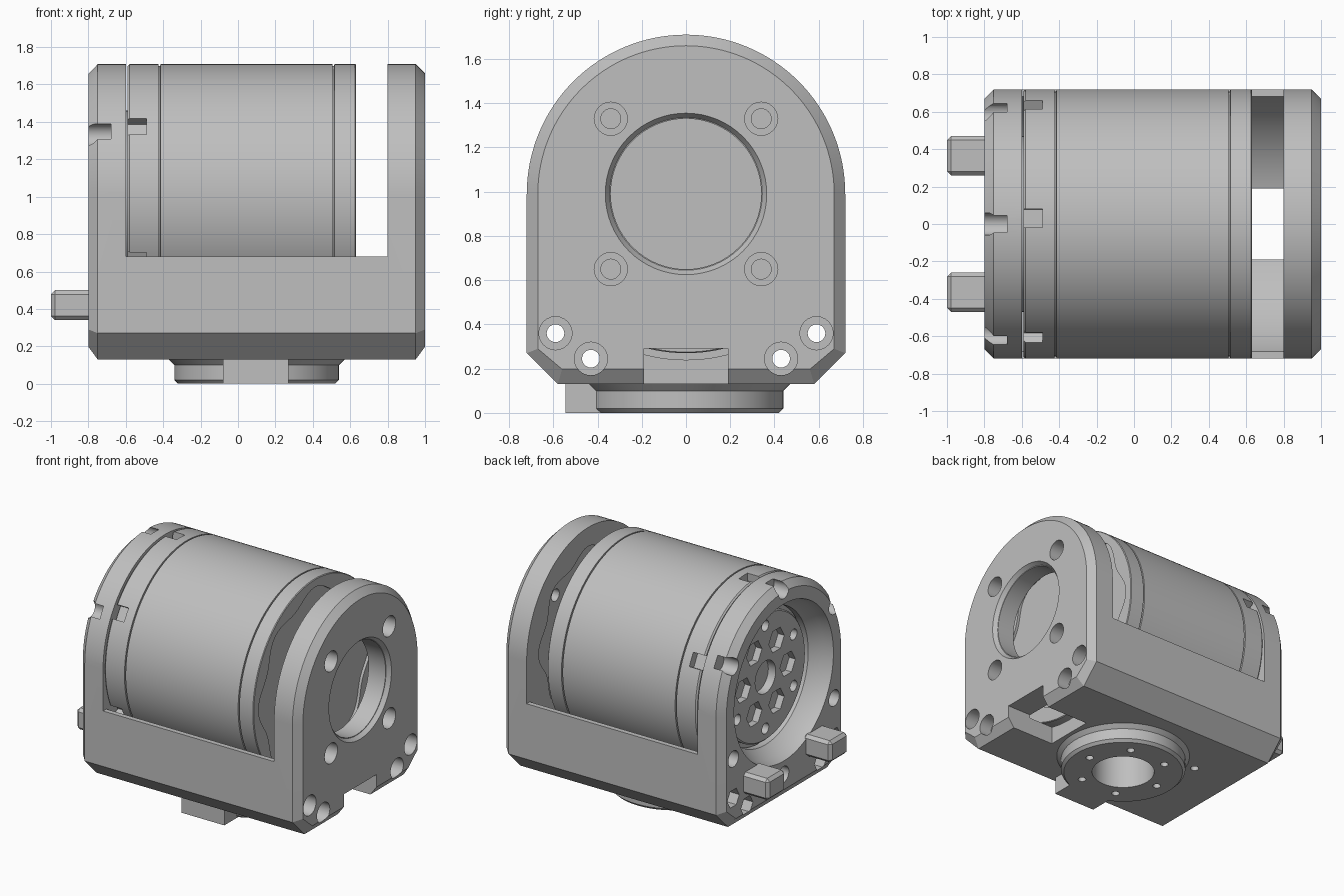
import bpy, bmesh, math
from math import sin, cos, pi, radians
from mathutils import Matrix, Vector

if "Cube" in bpy.data.objects:
    bpy.data.objects.remove(bpy.data.objects["Cube"])

CZ = 0.99  # height of the drum axis
mat = bpy.data.materials.new("machined grey")
mat.diffuse_color = (0.52, 0.52, 0.52, 1)
mat.use_nodes = True
mat.node_tree.nodes["Principled BSDF"].inputs["Base Color"].default_value = mat.diffuse_color


def add(name, bm):
    bmesh.ops.recalc_face_normals(bm, faces=bm.faces)
    me = bpy.data.meshes.new(name)
    bm.to_mesh(me)
    bm.free()
    me.materials.append(mat)
    ob = bpy.data.objects.new(name, me)
    bpy.context.collection.objects.link(ob)
    return ob


def loft(name, rings):
    bm = bmesh.new()
    vs = [[bm.verts.new(p) for p in r] for r in rings]
    n = len(vs[0])
    for a, b in zip(vs, vs[1:]):
        for i in range(n):
            j = (i + 1) % n
            bm.faces.new((a[i], a[j], b[j], b[i]))
    bm.faces.new(vs[0][::-1])
    bm.faces.new(vs[-1])
    return add(name, bm)


def lathe(name, prof, c=(0, CZ), n=32, axis='x'):
    """prof: (position along axis, radius); c: centre in the other two axes"""
    rings = []
    for t, r in prof:
        ring = []
        for i in range(n):
            a = 2 * pi * i / n
            u, v = c[0] + r * cos(a), c[1] + r * sin(a)
            ring.append((t, u, v) if axis == 'x' else (u, v, t))
        rings.append(ring)
    return loft(name, rings)


def cyl(t0, t1, r, c=(0, CZ), n=24, axis='x'):
    return lathe("cutter", [(t0, r), (t1, r)], c, n, axis)


def box(name, lo, hi, rot=0, bevel=0):
    lo, hi = Vector(lo), Vector(hi)
    bm = bmesh.new()
    bmesh.ops.create_cube(bm, size=1)
    bmesh.ops.scale(bm, vec=hi - lo, verts=bm.verts)
    bmesh.ops.translate(bm, vec=(lo + hi) / 2, verts=bm.verts)
    if bevel:
        bmesh.ops.bevel(bm, geom=bm.edges[:], offset=bevel, segments=1, affect='EDGES')
    if rot:
        bmesh.ops.rotate(bm, cent=(0, 0, CZ), matrix=Matrix.Rotation(rot, 3, 'X'), verts=bm.verts)
    return add(name, bm)


def apply_bool(ob, others, op='DIFFERENCE'):
    bpy.context.view_layer.objects.active = ob
    for c in others:
        m = ob.modifiers.new("bool", 'BOOLEAN')
        m.operation, m.object, m.solver = op, c, 'EXACT'
        bpy.ops.object.modifier_apply(modifier=m.name)
        bpy.data.objects.remove(c, do_unlink=True)


def d_ring(x, d):
    """arched outline with chamfered lower corners, inset by d"""
    w, zb = 0.72 - d, 0.13 + d * 1.35
    pts = [(x, w * cos(pi * i / 64), CZ + w * sin(pi * i / 64)) for i in range(65)]
    return pts + [(x, -w, 0.27 + d * 0.4), (x, -0.58 + d * 0.4, zb),
                  (x, 0.58 - d * 0.4, zb), (x, w, 0.27 + d * 0.4)]


def wavy(x0, x1, r):
    def ring(x):
        return [(x, (r + 0.03 * cos(8 * a)) * cos(a), CZ + (r + 0.03 * cos(8 * a)) * sin(a))
                for a in (2 * pi * i / 96 for i in range(96))]
    return loft("cutter", [ring(x0), ring(x1)])


# yoke: arched prism with chamfered ends
yoke = loft("yoke_frame", [d_ring(-0.8, 0.05), d_ring(-0.75, 0), d_ring(0.95, 0), d_ring(1.0, 0.05)])
cuts = [box("cutter", (-0.6, -1, 0.68), (0.8, 1, 2)),
        cyl(-0.6, 0.8, 0.75, n=128),
        box("cutter", (0.6, -0.19, 0), (1.1, 0.19, 0.29)),
        cyl(0.05, 0.4, 0.22, (0.1, 0), 48, 'z'),
        cyl(0.05, 0.2, 0.03, (-0.4, 0.19), 16, 'z'),
        # drive-side opening with conical wall
        lathe("cutter", [(-0.9, 0.58), (-0.8, 0.58), (-0.73, 0.56), (-0.65, 0.5), (-0.55, 0.5)], n=96),
        # idle-side opening and inner pocket
        cyl(0.7, 1.1, 0.34, n=64),
        lathe("cutter", [(0.97, 0.345), (1.0, 0.365), (1.1, 0.365)], n=64),
        wavy(0.75, 0.83, 0.55)]
for k in range(6):
    a = radians(30 + 60 * k)
    cuts.append(cyl(-0.9, -0.68, 0.06, (0.68 * cos(a), CZ + 0.68 * sin(a))))
for s in (-1, 1):
    for z in (-0.34, 0.34):
        c = (s * 0.34, CZ + z)
        cuts += [cyl(0.7, 1.1, 0.045, c), cyl(0.9, 1.1, 0.075, c)]
    for c in ((s * 0.59, 0.36), (s * 0.43, 0.245)):
        cuts += [cyl(-1, 1.1, 0.04, c), cyl(0.9, 1.1, 0.075, c), cyl(-0.9, -0.7, 0.07, c, 6)]
apply_bool(yoke, cuts)

# drum with two seam grooves, notches near the drive end and an end recess
prof = [(-0.59, 0.71), (-0.58, 0.72)]
for g in (-0.42, 0.51):
    prof += [(g - 0.005, 0.72), (g - 0.004, 0.708), (g + 0.004, 0.708), (g + 0.005, 0.72)]
drum = lathe("motor_drum", prof + [(0.625, 0.72), (0.63, 0.715)], n=128)
cuts = [box("cutter", (-0.62, -0.05, CZ + 0.66), (-0.49, 0.05, CZ + 0.8), radians(-2.5 + 60 * k))
        for k in range(6)]
cuts.append(wavy(0.61, 0.7, 0.63))
apply_bool(drum, cuts)

# output hub: ring of hexagonal pockets and screw holes
hub = lathe("output_hub", [(-0.57, 0.47), (-0.64, 0.47), (-0.65, 0.46)], n=64)
cuts = [cyl(-0.7, -0.59, 0.12)]
for k in range(6):
    a, b = radians(60 * k), radians(30 + 60 * k)
    cuts.append(cyl(-0.7, -0.6, 0.09, (0.26 * cos(a), CZ + 0.26 * sin(a)), 6))
    cuts.append(cyl(-0.7, -0.6, 0.04, (0.38 * cos(b), CZ + 0.38 * sin(b)), 16))
apply_bool(hub, cuts)

# mounting flange under the yoke, with tab, bore and screw holes
flange = lathe("mounting_flange", [(0, 0.42), (0.02, 0.44), (0.1, 0.44), (0.13, 0.47), (0.135, 0.47)],
               (0.1, 0), 96, 'z')
apply_bool(flange, [box("tab", (-0.08, -0.545, 0), (0.27, -0.3, 0.135))], 'UNION')
cuts = [cyl(-0.1, 0.3, 0.22, (0.1, 0), 48, 'z')]
for k in range(6):
    a = radians(60 * k)
    cuts.append(cyl(-0.1, 0.08, 0.028, (0.1 + 0.31 * cos(a), 0.31 * sin(a)), 16, 'z'))
apply_bool(flange, cuts)

# locating pegs on the drive side
for s, side in ((-1, "front"), (1, "back")):
    y = s * 0.365
    box("locating_peg_" + side, (-1, y - 0.105, 0.34), (-0.77, y + 0.105, 0.5), bevel=0.022)

# smooth curved faces, keep edges sharp
bpy.ops.object.select_all(action='DESELECT')
for ob in bpy.data.objects:
    ob.select_set(True)
    bpy.context.view_layer.objects.active = ob
bpy.ops.object.shade_smooth_by_angle(angle=radians(25))
